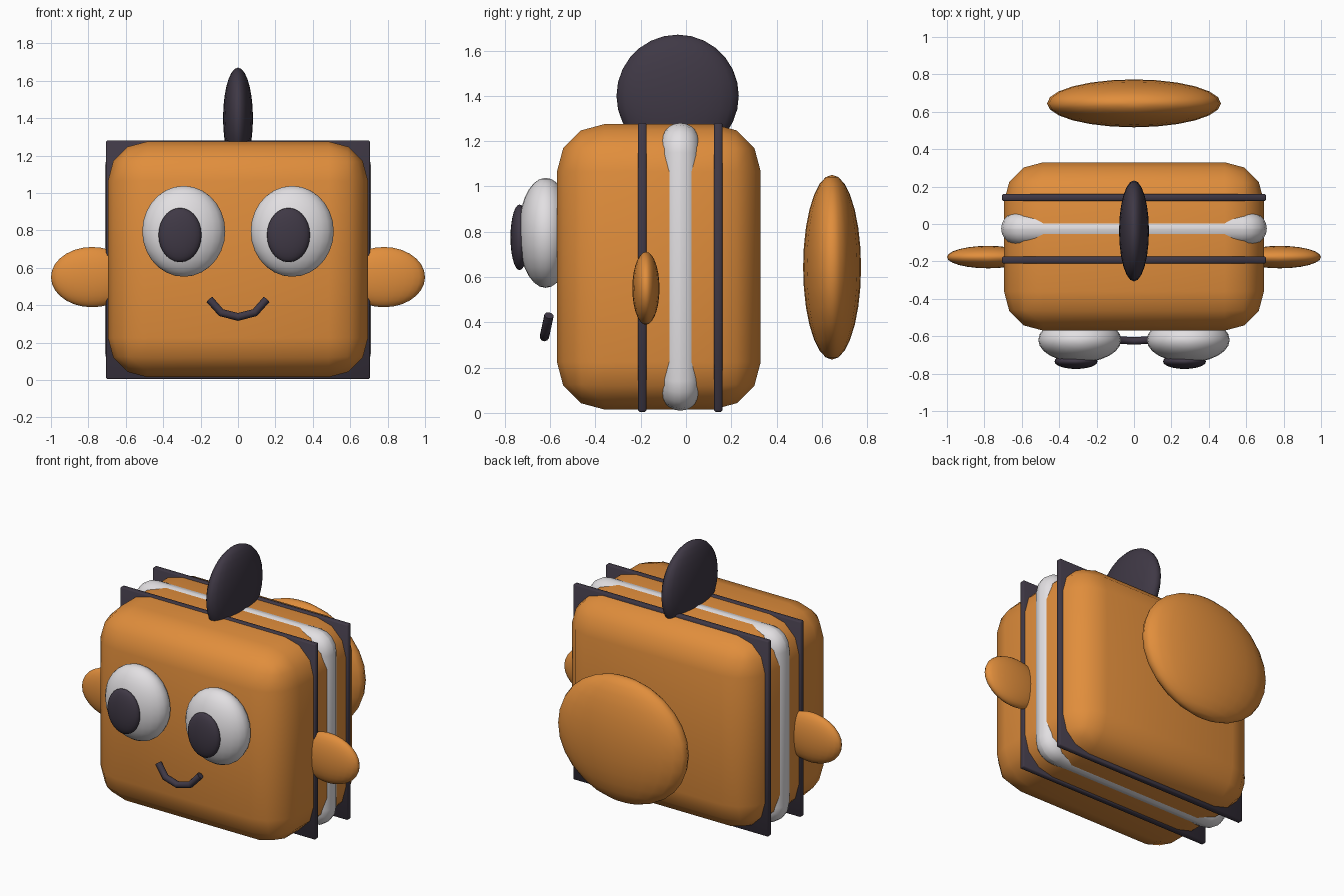
import bpy
import bmesh
import math
from mathutils import Vector

old = bpy.data.objects.get("Cube")
if old:
    bpy.data.objects.remove(old, do_unlink=True)


def material(name, rgb):
    m = bpy.data.materials.new(name)
    m.use_nodes = True
    m.diffuse_color = (*rgb, 1)
    m.node_tree.nodes["Principled BSDF"].inputs["Base Color"].default_value = (*rgb, 1)
    return m


ORANGE = material("orange", (0.75, 0.27, 0.045))
WHITE = material("white", (0.76, 0.74, 0.76))
DARK = material("dark plum", (0.05, 0.04, 0.06))


def finish(bm, name, mat, angle=60):
    mesh = bpy.data.meshes.new(name)
    bm.to_mesh(mesh)
    bm.free()
    obj = bpy.data.objects.new(name, mesh)
    bpy.context.collection.objects.link(obj)
    mesh.materials.append(mat)
    bpy.ops.object.select_all(action="DESELECT")
    obj.select_set(True)
    bpy.context.view_layer.objects.active = obj
    bpy.ops.object.shade_smooth_by_angle(angle=math.radians(angle))
    return obj


def box(name, mat, center, size, bevel, segments, corner=0):
    """Box with rounded edges; corner first rounds the outline seen from the front."""
    bm = bmesh.new()
    bmesh.ops.create_cube(bm, size=1)
    bmesh.ops.scale(bm, vec=size, verts=bm.verts)
    if corner:
        along_y = [e for e in bm.edges
                   if abs(e.verts[0].co.y - e.verts[1].co.y) > 0.01]
        bmesh.ops.bevel(bm, geom=along_y, offset=corner, segments=4,
                        profile=0.5, affect="EDGES")
        edges = [e for e in bm.edges
                 if abs(e.verts[0].co.y - e.verts[1].co.y) < 0.001]
    else:
        edges = bm.edges[:]
    bmesh.ops.bevel(bm, geom=edges, offset=bevel, segments=segments,
                    profile=0.5, affect="EDGES")
    bmesh.ops.translate(bm, vec=center, verts=bm.verts)
    return finish(bm, name, mat)


def ellipsoid(name, mat, center, radii, segments=24, rings=14):
    bm = bmesh.new()
    bmesh.ops.create_uvsphere(bm, u_segments=segments, v_segments=rings, radius=1)
    bmesh.ops.scale(bm, vec=radii, verts=bm.verts)
    bmesh.ops.translate(bm, vec=center, verts=bm.verts)
    return finish(bm, name, mat)


# Body with three stripes around it
box("body", ORANGE, (0, -0.12, 0.645), (1.39, 0.90, 1.26), 0.21, 3)
box("white_stripe", WHITE, (0, -0.025, 0.645), (1.42, 0.17, 1.27), 0.084, 5, corner=0.13)
for name, y in (("front_dark_stripe", -0.193), ("back_dark_stripe", 0.142)):
    box(name, DARK, (0, y, 0.643), (1.41, 0.037, 1.276), 0.006, 1)

# Fins
ellipsoid("top_fin", DARK, (0, -0.037, 1.40), (0.08, 0.27, 0.27))
ellipsoid("tail_fin", ORANGE, (0, 0.645, 0.643), (0.465, 0.128, 0.408))
for side, s in (("left", 1), ("right", -1)):
    ellipsoid(side + "_fin", ORANGE, (0.78 * s, -0.177, 0.55), (0.22, 0.06, 0.161))
    # Eyes, both looking slightly to one side
    ellipsoid(side + "_eye", WHITE, (0.29 * s, -0.62, 0.795), (0.222, 0.12, 0.243))
    ellipsoid(side + "_pupil", DARK, (0.29 * s - 0.02, -0.735, 0.775), (0.115, 0.04, 0.145))

# Smile: a tube swept along a short path
path = [Vector(p) for p in ((-0.152, -0.605, 0.43), (-0.09, -0.62, 0.36),
                            (0, -0.625, 0.337), (0.09, -0.62, 0.36),
                            (0.152, -0.605, 0.43))]
bm = bmesh.new()
rings = []
for i, p in enumerate(path):
    tangent = (path[min(i + 1, 4)] - path[max(i - 1, 0)]).normalized()
    across = tangent.cross(Vector((0, 1, 0))).normalized()
    other = tangent.cross(across)
    rings.append([bm.verts.new(p + 0.021 * (math.cos(a) * across + math.sin(a) * other))
                  for a in (k * math.tau / 10 for k in range(10))])
for a, b in zip(rings, rings[1:]):
    for k in range(10):
        n = (k + 1) % 10
        bm.faces.new((a[k], a[n], b[n], b[k]))
bm.faces.new(rings[0])
bm.faces.new(rings[-1])
bmesh.ops.recalc_face_normals(bm, faces=bm.faces)
finish(bm, "smile", DARK)
